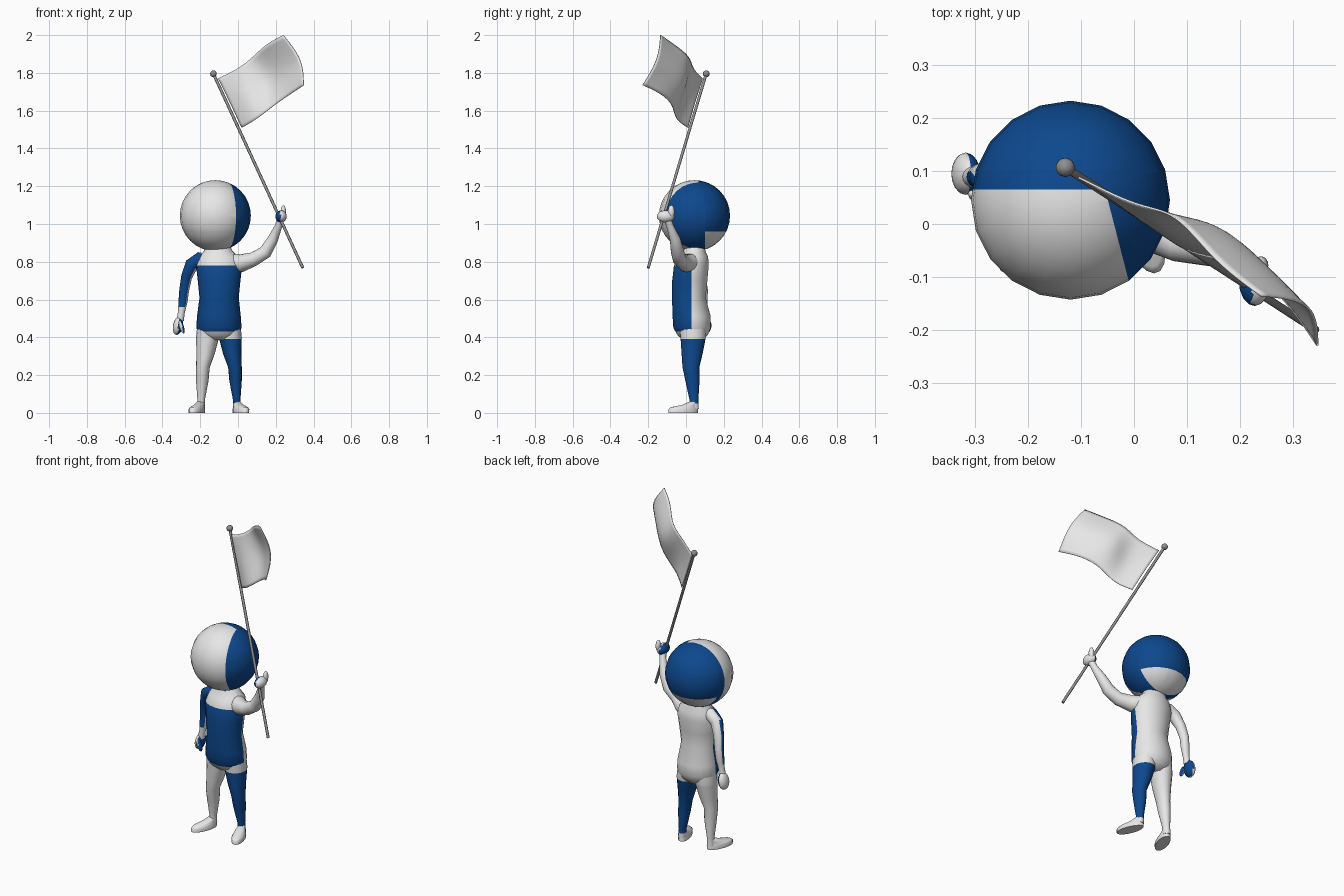
import bpy, bmesh, math
from mathutils import Vector, Matrix

if "Cube" in bpy.data.objects:
    bpy.data.objects.remove(bpy.data.objects["Cube"])


def material(name, rgb):
    m = bpy.data.materials.new(name)
    m.diffuse_color = (*rgb, 1)
    m.use_nodes = True
    m.node_tree.nodes["Principled BSDF"].inputs["Base Color"].default_value = m.diffuse_color
    return m


WHITE = material("off white", (0.8, 0.8, 0.8))
BLUE = material("deep blue", (0.004, 0.065, 0.27))
GREY = material("mid grey", (0.27, 0.27, 0.27))


def finish(name, bm, mats=(WHITE, BLUE), rule=None, cuts=(), angle=50):
    """Cut along colour borders, paint faces by rule, shade and link."""
    bmesh.ops.recalc_face_normals(bm, faces=bm.faces)
    for co, no in cuts:
        bmesh.ops.bisect_plane(bm, geom=bm.verts[:] + bm.edges[:] + bm.faces[:],
                               plane_co=co, plane_no=no, dist=1e-5)
    bm.normal_update()
    for f in bm.faces:
        f.smooth = True
        if rule:
            f.material_index = int(rule(f.calc_center_median(), f.normal))
    me = bpy.data.meshes.new(name)
    bm.to_mesh(me)
    bm.free()
    me.set_sharp_from_angle(angle=math.radians(angle))
    for m in mats:
        me.materials.append(m)
    ob = bpy.data.objects.new(name, me)
    bpy.context.collection.objects.link(ob)
    return ob


def loft(name, rows, axis=(1, 0, 0), tangent=None, sides=18, **kw):
    """Skin elliptical rings (x, y, z, r_axis, r_other) along a path."""
    bm = bmesh.new()
    pts = [Vector(r[:3]) for r in rows]
    rings = []
    for i, r in enumerate(rows):
        t = Vector(tangent) if tangent else pts[min(i + 1, len(pts) - 1)] - pts[max(i - 1, 0)]
        t.normalize()
        u = Vector(axis)
        u = (u - t * u.dot(t)).normalized()
        v = t.cross(u)
        ra, rb = r[3], r[-1]
        rings.append([bm.verts.new(pts[i] + u * ra * math.cos(a) + v * rb * math.sin(a))
                      for a in (2 * math.pi * k / sides for k in range(sides))])
    for a, b in zip(rings, rings[1:]):
        for k in range(sides):
            j = (k + 1) % sides
            bm.faces.new((a[k], a[j], b[j], b[k]))
    bm.faces.new(rings[0][::-1])
    bm.faces.new(rings[-1])
    return finish(name, bm, **kw)


def ball(name, c, radii, segs=16, rings=10, tilt=0, **kw):
    bm = bmesh.new()
    mat = (Matrix.Translation(c) @ Matrix.Rotation(tilt, 4, 'Y')
           @ Matrix.Diagonal((*radii, 1)))
    bmesh.ops.create_uvsphere(bm, u_segments=segs, v_segments=rings, radius=1, matrix=mat)
    return finish(name, bm, **kw)


UP = (0, 0, 1)

# Head: blue back and right front, white face and nape
EDGE = Vector((-0.03, -0.03, 0))
EDGE_N = Vector((0.97, 0.25, 0))


def head_rule(c, n):
    blue = c.y > 0.065 or (c - EDGE).dot(EDGE_N) > 0
    return blue and not (c.y > 0.1 and c.z < 0.96)


ball("head", (-0.12, 0.045, 1.044), (0.188, 0.188, 0.188), 20, 16, rule=head_rule,
     cuts=[((0, 0.065, 0), (0, 1, 0)), (EDGE, EDGE_N), ((0, 0.1, 0), (0, 1, 0)),
           ((0, 0, 0.96), UP)])

# Torso: blue front panel
loft("torso", [(-0.101, 0.035, 0.385, 0.06, 0.05), (-0.101, 0.035, 0.41, 0.1, 0.08),
               (-0.101, 0.032, 0.45, 0.12, 0.1), (-0.101, 0.03, 0.51, 0.116, 0.102),
               (-0.1, 0.015, 0.61, 0.104, 0.09), (-0.1, 0.02, 0.7, 0.113, 0.094),
               (-0.1, 0.028, 0.78, 0.122, 0.093), (-0.1, 0.038, 0.825, 0.108, 0.08),
               (-0.105, 0.045, 0.858, 0.075, 0.058), (-0.11, 0.045, 0.92, 0.05, 0.048)],
     tangent=UP, sides=22,
     rule=lambda c, n: 0.43 < c.z < 0.78 and c.y < 0.03,
     cuts=[((0, 0, 0.43), UP), ((0, 0, 0.78), UP), ((0, 0.03, 0), (0, 1, 0))])

# Legs and feet, mirrored about the body centre line
MID = -0.101
LEG = [(0.056, 0.035, 0.45, 0.06, 0.07), (0.06, 0.038, 0.4, 0.061, 0.068),
       (0.071, 0.032, 0.31, 0.048, 0.056), (0.085, 0.026, 0.24, 0.036, 0.045),
       (0.088, 0.034, 0.17, 0.033, 0.038), (0.094, 0.042, 0.07, 0.02, 0.024),
       (0.096, 0.042, 0.02, 0.022, 0.026)]
FOOT = [(0.06, 0, 0.035, 0.083), (0.06, 0.02, 0.036, 0.083), (0.055, 0.03, 0.031, 0.075),
        (0.025, 0.042, 0.025, 0.042), (0.0, 0.06, 0.018, 0.022)]
for side, label in ((1, "right"), (-1, "left")):
    loft(label + "_leg", [(MID + side * x, y, z, a, b) for x, y, z, a, b in LEG], tangent=UP,
         rule=lambda c, n, s=side: s > 0 and 0.05 < c.z < 0.39,
         cuts=[((0, 0, 0.39), UP), ((0, 0, 0.05), UP)])
    yaw = side * math.radians(20)
    loft(label + "_foot",
         [(MID + side * 0.096 + math.sin(yaw) * d, 0.042 - math.cos(yaw) * d, z, a, b)
          for d, z, a, b in FOOT],
         axis=(math.cos(yaw), math.sin(yaw), 0), tangent=UP)

# Hanging arm: blue on its outer front
loft("left_arm", [(-0.14, 0.04, 0.8, 0.035), (-0.205, 0.045, 0.812, 0.04),
                  (-0.245, 0.055, 0.785, 0.036), (-0.272, 0.075, 0.72, 0.029),
                  (-0.285, 0.09, 0.65, 0.026), (-0.291, 0.09, 0.59, 0.024),
                  (-0.3, 0.088, 0.53, 0.018), (-0.307, 0.09, 0.49, 0.02)],
     axis=(0, 1, 0), sides=16, cuts=[((0, 0, 0.56), UP)],
     rule=lambda c, n: c.z > 0.56 and n.dot(Vector((-0.5, -0.85, 0))) > 0.2)
inner = lambda c, n: n.x > 0.25
ball("left_hand", (-0.318, 0.095, 0.462), (0.026, 0.04, 0.05), tilt=0.2, rule=inner)
ball("left_thumb", (-0.298, 0.058, 0.455), (0.012, 0.016, 0.036), tilt=-0.3, rule=inner)

# Raised arm gripping the pole
loft("right_arm", [(-0.04, 0.035, 0.795, 0.05), (0.02, 0.0, 0.793, 0.047),
                   (0.085, -0.035, 0.815, 0.037), (0.145, -0.045, 0.852, 0.035),
                   (0.185, -0.058, 0.92, 0.028), (0.215, -0.085, 0.99, 0.019),
                   (0.226, -0.1, 1.03, 0.02)], axis=(0, 1, 0), sides=16)
palm = lambda c, n: n.x < -0.2
ball("right_hand", (0.228, -0.108, 1.04), (0.03, 0.047, 0.032), tilt=0.2, rule=palm)
ball("right_thumb", (0.24, -0.078, 1.065), (0.014, 0.017, 0.035), tilt=0.0)

# Flag pole with ball finial
loft("flag_pole", [(0.343, -0.2, 0.768, 0.008), (-0.13, 0.107, 1.795, 0.008)],
     sides=10, mats=(GREY,))
ball("pole_finial", (-0.13, 0.107, 1.795), (0.018,) * 3, 14, 10, mats=(GREY,))

# Waving flag: smooth sheet from a coarse control grid
GRID = [[(-0.105, 0.088, 1.77), (0.01, 0.03, 1.825), (0.08, 0.025, 1.885),
         (0.15, -0.07, 1.955), (0.24, -0.135, 2.0)],
        [(-0.04, 0.045, 1.64), (0.06, -0.035, 1.685), (0.15, 0.03, 1.75),
         (0.225, -0.03, 1.815), (0.345, -0.145, 1.87)],
        [(0.02, 0.01, 1.51), (0.1, -0.06, 1.555), (0.19, -0.065, 1.63),
         (0.28, -0.13, 1.69), (0.347, -0.23, 1.735)]]
bm = bmesh.new()
g = [[bm.verts.new(p) for p in row] for row in GRID]
for r in range(2):
    for k in range(4):
        bm.faces.new((g[r][k], g[r + 1][k], g[r + 1][k + 1], g[r][k + 1]))
flag = finish("flag", bm, mats=(WHITE,), angle=180)
sub = flag.modifiers.new("smooth", 'SUBSURF')
sub.levels = sub.render_levels = 3
sub.boundary_smooth = 'PRESERVE_CORNERS'
sol = flag.modifiers.new("cloth", 'SOLIDIFY')
sol.thickness = 0.004
sol.offset = 0
